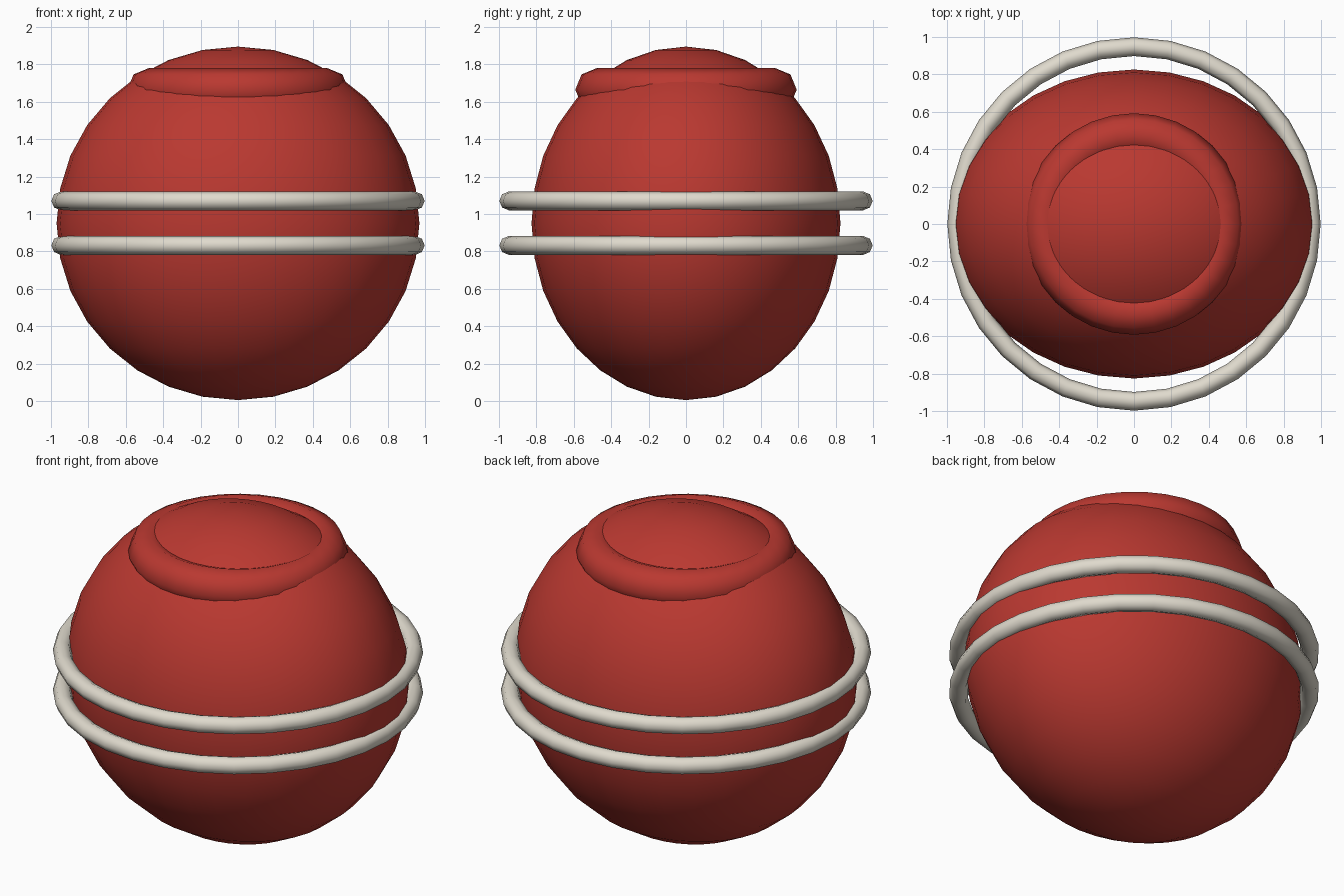
import bpy
from math import radians

cube = bpy.data.objects.get("Cube")
if cube:
    bpy.data.objects.remove(cube, do_unlink=True)


def make_material(name, rgb):
    mat = bpy.data.materials.new(name)
    mat.use_nodes = True
    color = (*rgb, 1)
    mat.diffuse_color = color
    mat.node_tree.nodes["Principled BSDF"].inputs["Base Color"].default_value = color
    return mat


red = make_material("red", (0.49, 0.04, 0.03))
ivory = make_material("ivory", (0.74, 0.70, 0.61))


def finish(name, mat, angle):
    obj = bpy.context.object
    obj.name = name
    obj.data.materials.append(mat)
    bpy.ops.object.shade_smooth_by_angle(angle=radians(angle))
    return obj


def add_ring(name, mat, z, major, minor):
    bpy.ops.mesh.primitive_torus_add(
        location=(0, 0, z), major_radius=major, minor_radius=minor,
        major_segments=32, minor_segments=8)
    return finish(name, mat, 60)


# Slightly flattened round body
bpy.ops.mesh.primitive_uv_sphere_add(segments=32, ring_count=16, radius=1, location=(0, 0, 0.95))
bpy.context.object.scale = (0.97, 0.826, 0.945)
bpy.ops.object.transform_apply(location=False, rotation=False, scale=True)
finish("body", red, 60)

# Raised collar around the crown
add_ring("top_collar", red, 1.665, 0.477, 0.115)

# Pair of bands around the middle
for name, z in (("upper_band", 1.07), ("lower_band", 0.832)):
    add_ring(name, ivory, z, 0.948, 0.05)
